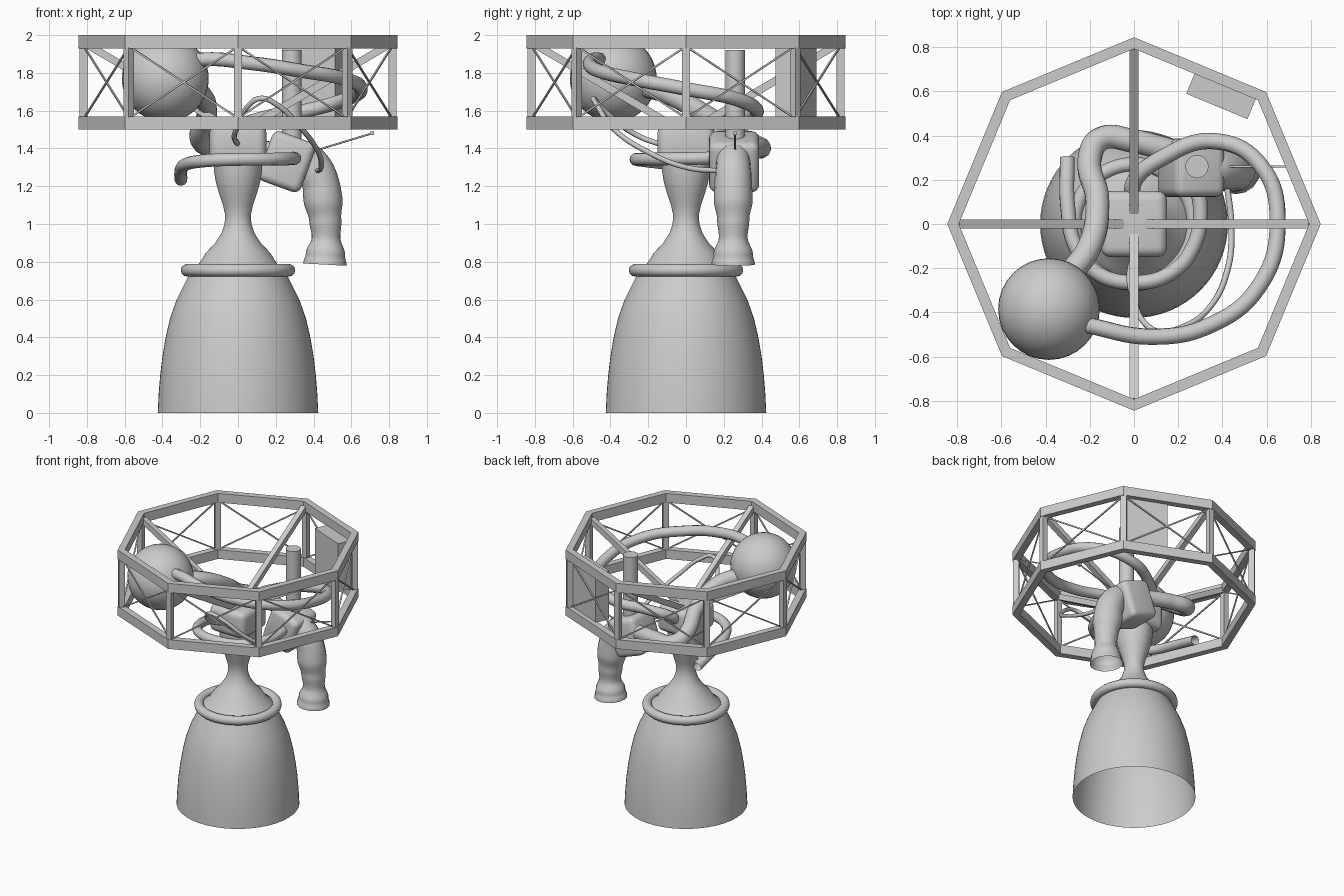
import bpy, bmesh, math
from mathutils import Vector, Matrix

if "Cube" in bpy.data.objects:
    bpy.data.objects.remove(bpy.data.objects["Cube"])

C = bpy.context


def finish(name, bm, smooth=False):
    me = bpy.data.meshes.new(name)
    bm.to_mesh(me)
    bm.free()
    ob = bpy.data.objects.new(name, me)
    C.collection.objects.link(ob)
    if smooth:
        C.view_layer.objects.active = ob
        ob.select_set(True)
        bpy.ops.object.shade_smooth_by_angle(angle=math.radians(40))
        ob.select_set(False)
    return ob


def box(name, loc, size, rot=(0, 0, 0), bevel=0):
    bm = bmesh.new()
    bmesh.ops.create_cube(bm, size=1)
    bmesh.ops.scale(bm, vec=size, verts=bm.verts)
    if bevel:
        bmesh.ops.bevel(bm, geom=bm.edges[:], offset=bevel, segments=4,
                        profile=0.5, affect='EDGES')
    ob = finish(name, bm, bevel > 0)
    ob.location, ob.rotation_euler = loc, rot
    return ob


def beam(name, a, b, w):
    # square bar between two points
    a, b = Vector(a), Vector(b)
    ob = box(name, (a + b) / 2, (w, w, (b - a).length))
    ob.rotation_euler = (b - a).to_track_quat('Z', 'Y').to_euler()
    return ob


def tube(name, pts, r, radii=None, res=4):
    # smooth round pipe through the points
    cu = bpy.data.curves.new(name, 'CURVE')
    cu.dimensions = '3D'
    cu.bevel_depth, cu.bevel_resolution, cu.resolution_u = r, res, 10
    sp = cu.splines.new('BEZIER')
    sp.radius_interpolation = 'EASE'
    sp.bezier_points.add(len(pts) - 1)
    for i, p in enumerate(pts):
        bp = sp.bezier_points[i]
        bp.co = p
        bp.handle_left_type = bp.handle_right_type = 'AUTO'
        bp.radius = radii[i] if radii else 1
    ob = bpy.data.objects.new(name, cu)
    C.collection.objects.link(ob)
    return ob


def revolve(name, profile, steps=64):
    bm = bmesh.new()
    vs = [bm.verts.new((r, 0, z)) for r, z in profile]
    es = [bm.edges.new(e) for e in zip(vs, vs[1:])]
    bmesh.ops.spin(bm, geom=vs + es, axis=(0, 0, 1), cent=(0, 0, 0),
                   angle=math.tau, steps=steps)
    bmesh.ops.remove_doubles(bm, verts=bm.verts, dist=1e-5)
    bmesh.ops.recalc_face_normals(bm, faces=bm.faces)
    return finish(name, bm, True)


def corner(i, r, z):
    a = math.tau * i / 8
    return Vector((r * math.cos(a), r * math.sin(a), z))


# Main bell and combustion chamber
revolve("main_nozzle", [
    (.425, 0), (.42, .1), (.412, .2), (.4, .3), (.383, .4), (.36, .5),
    (.325, .6), (.285, .68), (.26, .73), (.245, .76), (.21, .785), (.168, .85),
    (.12, .9), (.088, .95), (.071, 1.0), (.068, 1.05), (.08, 1.1), (.1, 1.16),
    (.117, 1.22), (.127, 1.28), (.13, 1.36)])
revolve("nozzle_ring", [(.27 + .033 * math.cos(k * math.tau / 12),
                         .755 + .033 * math.sin(k * math.tau / 12))
                        for k in range(13)])
box("injector_block", (0, 0, 1.43), (.3, .3, .2), bevel=.045)

# Octagonal frame rings
for name, z0, z1 in (("lower_ring", 1.5, 1.57), ("upper_ring", 1.93, 2.0)):
    bm = bmesh.new()
    rows = [[bm.verts.new(corner(i, r, z)) for i in range(8)]
            for r, z in ((.845, z0), (.845, z1), (.793, z1), (.793, z0))]
    for k in range(4):
        a, b = rows[k], rows[(k + 1) % 4]
        for i in range(8):
            j = (i + 1) % 8
            bm.faces.new((a[i], a[j], b[j], b[i]))
    finish(name, bm)

# Posts and crossed wires on each side
for i in range(8):
    box("frame_post", corner(i, .818, 1.75), (.04, .04, .37),
        (0, 0, math.tau * i / 8))
    for z0, z1 in ((1.56, 1.94), (1.94, 1.56)):
        beam("cross_wire", corner(i, .815, z0), corner(i + 1, .815, z1), .009)

# Four thrust struts from the upper ring to the injector block
for i in range(0, 8, 2):
    beam("thrust_strut", corner(i, .8, 1.95), corner(i, .05, 1.51), .04)

# Equipment box on the frame
box("control_box", (.396, .583, 1.75), (.3, .11, .37),
    (0, 0, math.radians(-22.5)))

# Pressure tank
bm = bmesh.new()
bmesh.ops.create_uvsphere(bm, u_segments=32, v_segments=20, radius=.23)
finish("tank", bm, True).location = (-.385, -.385, 1.77)

# Turbopump housing, inlet and exhaust
box("turbopump", (.258, .255, 1.33), (.24, .265, .28),
    (0, math.radians(20), 0), bevel=.04)
bm = bmesh.new()
bmesh.ops.create_cone(bm, cap_ends=True, segments=32, radius1=.052,
                      radius2=.052, depth=.5)
finish("pump_inlet", bm, True).location = (.285, .26, 1.67)
tube("exhaust_nozzle", [
    (.46, .25, .785), (.463, .25, .84), (.466, .25, .93), (.462, .25, 1.02),
    (.45, .25, 1.13), (.43, .25, 1.24), (.38, .25, 1.33), (.28, .25, 1.38)],
    .1, [1.15, 1.04, .76, .85, 1.03, .98, .9, .8], 6)
tube("sensor_rod", [(.38, .26, 1.38), (.71, .26, 1.48)], .005)
box("sensor_tip", (.71, .26, 1.48), (.02, .02, .02))

# Large feed pipe, tank to turbopump
tube("tank_feed_pipe", [
    (-.3, -.24, 1.73), (-.2, -.1, 1.69), (-.165, .1, 1.58), (-.2, .3, 1.45),
    (-.15, .385, 1.41), (0, .375, 1.4), (.12, .345, 1.39), (.24, .31, 1.37)],
    .055)

# Long pipe looping from the block round to the tank
tube("loop_pipe", [
    (0, .1, 1.43), (0, .19, 1.5), (.13, .3, 1.56), (.36, .375, 1.6),
    (.57, .27, 1.66), (.65, 0, 1.715), (.56, -.29, 1.77), (.34, -.46, 1.81),
    (.08, -.51, 1.85), (-.2, -.46, 1.87), (-.28, -.44, 1.85)], .037)

# Exhaust duct wrapped round the chamber, open at its end
tube("wrap_duct", [
    (.27, .2, 1.35), (.3, .08, 1.348), (.27, -.1, 1.345), (.17, -.22, 1.343),
    (0, -.265, 1.342), (-.17, -.22, 1.335), (-.265, -.1, 1.32),
    (-.3, .08, 1.29), (-.302, .3, 1.235)], .034)

# Thin fuel line
tube("thin_line", [
    (.42, .18, 1.28), (.44, 0, 1.3), (.425, -.2, 1.38), (.34, -.38, 1.5),
    (.2, -.475, 1.635), (.12, -.49, 1.665), (.05, -.45, 1.62),
    (.0, -.34, 1.52), (-.02, -.24, 1.46), (0, -.13, 1.42)], .014, res=2)
